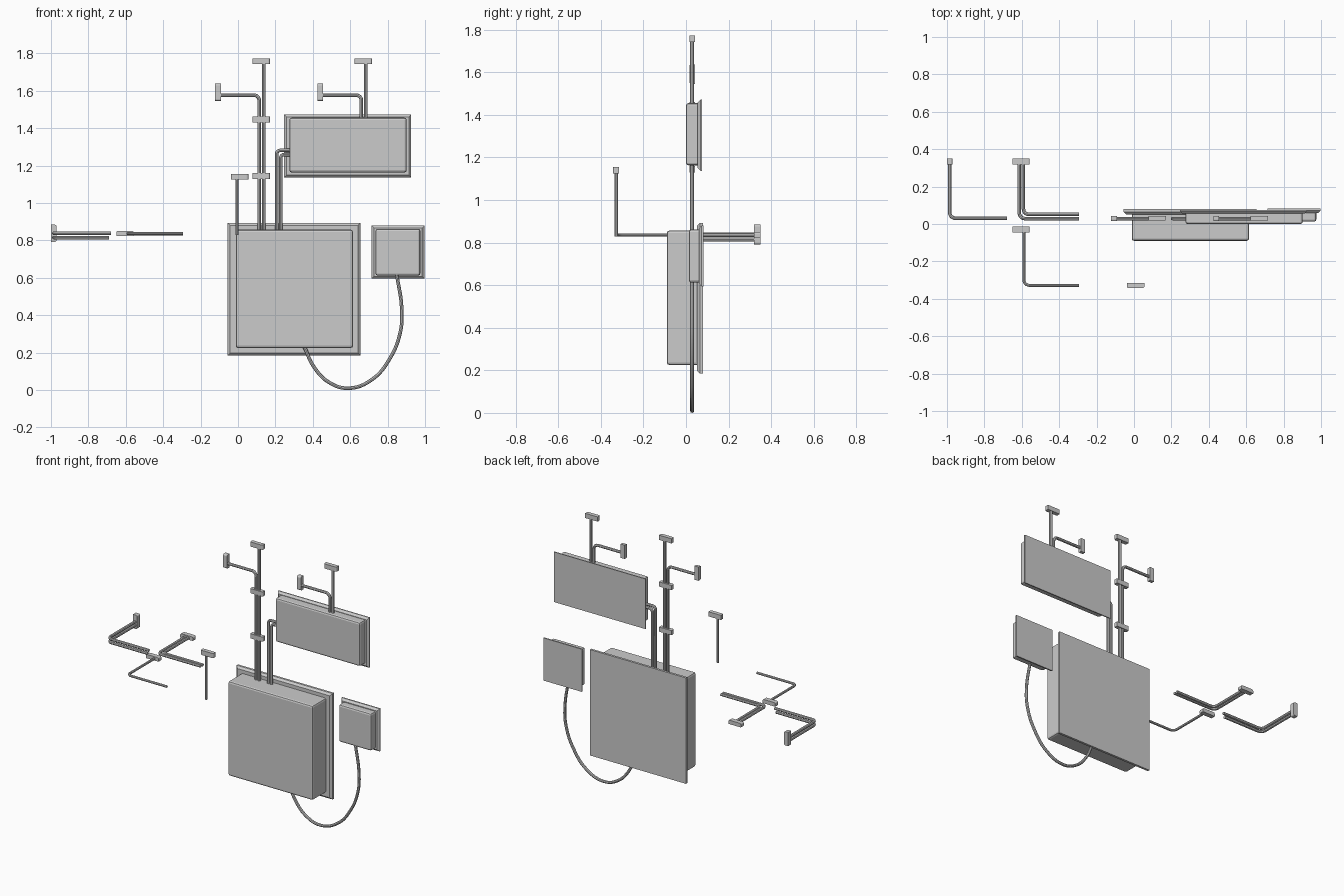
import bpy, bmesh, math
from mathutils import Vector

if "Cube" in bpy.data.objects:
    bpy.data.objects.remove(bpy.data.objects["Cube"])

R = 0.0095      # conduit radius
PY = 0.029      # depth of the conduits on the wall


def box(name, lo, hi, bevel=0.0, segs=1, pick=None):
    """Box between two corners; bevels the edges chosen by pick(edge midpoint signs)."""
    lo, hi = Vector(lo), Vector(hi)
    c, s = (lo + hi) / 2, hi - lo
    bm = bmesh.new()
    bmesh.ops.create_cube(bm, size=1)
    for v in bm.verts:
        v.co = Vector(v.co[i] * s[i] for i in range(3)) + c
    if bevel:
        def sign(e):
            m = (e.verts[0].co + e.verts[1].co) / 2 - c
            return [0 if abs(m[i]) < 1e-5 else (1 if m[i] > 0 else -1) for i in range(3)]
        edges = [e for e in bm.edges if pick is None or pick(sign(e))]
        bmesh.ops.bevel(bm, geom=edges, offset=bevel, segments=segs, profile=0.5, affect='EDGES')
    me = bpy.data.meshes.new(name)
    bm.to_mesh(me)
    bm.free()
    ob = bpy.data.objects.new(name, me)
    bpy.context.collection.objects.link(ob)
    return ob


def finish_curve(name, cu):
    cu.dimensions = '3D'
    cu.use_fill_caps = True
    ob = bpy.data.objects.new(name, cu)
    bpy.context.collection.objects.link(ob)
    bpy.ops.object.select_all(action='DESELECT')
    bpy.context.view_layer.objects.active = ob
    ob.select_set(True)
    bpy.ops.object.convert(target='MESH')
    bpy.ops.object.shade_smooth_by_angle(angle=math.radians(40))


def pipe(name, pts, bend=0.03, r=R):
    """Round conduit along straight runs with rounded corners."""
    pts = [Vector(p) for p in pts]
    path = [pts[0]]
    for a, b, c in zip(pts, pts[1:], pts[2:]):
        u, w = (a - b).normalized(), (c - b).normalized()
        o = b + (u + w) * bend
        for i in range(7):
            t = math.pi / 2 * i / 6
            path.append(o - w * bend * math.cos(t) - u * bend * math.sin(t))
    path.append(pts[-1])
    cu = bpy.data.curves.new(name, 'CURVE')
    cu.bevel_depth, cu.bevel_resolution = r, 2
    sp = cu.splines.new('POLY')
    sp.points.add(len(path) - 1)
    for p, co in zip(sp.points, path):
        p.co = (*co, 1)
    finish_curve(name, cu)


def clamp(name, c, size, pick):
    """Saddle bracket with two rounded outer edges."""
    c, h = Vector(c), Vector(size) / 2
    box(name, c - h, c + h, 0.009, 3, pick)


def cabinet(name, body, flange, y_front, y_mid, y_back):
    """Enclosure body with softened front, plus a chamfered back flange."""
    x0, x1, z0, z1 = body
    box(name + "_body", (x0, y_front, z0), (x1, y_mid + 0.01, z1), 0.012, 2,
        lambda s: s[1] <= 0)
    x0, x1, z0, z1 = flange
    box(name + "_flange", (x0, y_mid, z0), (x1, y_back, z1), 0.013, 1,
        lambda s: s[1] < 0)


# Enclosures
cabinet("main_cabinet", (-0.012, 0.615, 0.225, 0.857), (-0.055, 0.655, 0.185, 0.893), -0.09, 0.052, 0.08)
cabinet("upper_cabinet", (0.275, 0.902, 1.163, 1.456), (0.247, 0.926, 1.137, 1.472), 0.0, 0.055, 0.075)
cabinet("small_cabinet", (0.735, 0.975, 0.612, 0.862), (0.714, 0.998, 0.595, 0.88), 0.013, 0.06, 0.082)

vert = lambda s: s[1] < 0 and s[2] == 0      # outer edges of a bracket on a vertical pipe
horiz = lambda s: s[1] < 0 and s[0] == 0     # outer edges of a bracket on a sideways pipe

# Vertical conduit pairs with a side branch, above the main and upper cabinets
for tag, dx, base in (("main", 0.0, 0.85), ("upper", 0.546, 1.45)):
    pipe(tag + "_riser", [(0.137 + dx, PY, base), (0.137 + dx, PY, 1.76)])
    pipe(tag + "_branch", [(0.114 + dx, PY, base), (0.114 + dx, PY, 1.577), (-0.105 + dx, PY, 1.577)])
    clamp(tag + "_top_bracket", (0.124 + dx, PY, 1.758), (0.093, 0.027, 0.031), vert)
    clamp(tag + "_side_bracket", (-0.107 + dx, PY, 1.592), (0.03, 0.027, 0.092), horiz)
for i, z in enumerate((1.446, 1.144)):
    clamp(f"riser_bracket_{i}", (0.124, PY, z), (0.093, 0.027, 0.031), vert)

# Elbow pair linking the main and upper cabinets
for i, (x, z) in enumerate(((0.206, 1.281), (0.228, 1.259))):
    pipe(f"link_conduit_{i}", [(x, PY, 0.85), (x, PY, z), (0.29, PY, z)], 0.02)

# Looping cable from the main cabinet to the small one
cable = bpy.data.curves.new("loop_cable", 'CURVE')
cable.bevel_depth, cable.bevel_resolution = 0.0095, 2
loop = [(0.355, 0.23), (0.405, 0.125), (0.485, 0.042), (0.59, 0.0095), (0.715, 0.055),
        (0.81, 0.165), (0.868, 0.31), (0.875, 0.44), (0.848, 0.62)]
sp = cable.splines.new('BEZIER')
sp.resolution_u = 6
sp.bezier_points.add(len(loop) - 1)
for p, (x, z) in zip(sp.bezier_points, loop):
    p.co = (x, PY, z)
    p.handle_left_type = p.handle_right_type = 'AUTO'
finish_curve("loop_cable", cable)

# Loose straight conduit piece
pipe("loose_straight", [(-0.006, -0.328, 0.828), (-0.006, -0.328, 1.14)], r=0.008)
clamp("loose_straight_bracket", (0.009, -0.329, 1.14), (0.093, 0.027, 0.031), vert)

# Loose elbow pieces lying flat
for i, z in enumerate((0.838, 0.815)):
    pipe(f"stacked_elbow_{i}", [(-0.985, 0.34, z), (-0.985, 0.031, z), (-0.68 - 0.01 * i, 0.031, z)])
clamp("stacked_elbow_bracket", (-0.985, 0.334, 0.838), (0.03, 0.031, 0.092),
      lambda s: s[0] > 0 and s[1] == 0)
flat = lambda s: s[2] > 0 and s[1] == 0
for i, d in enumerate((0.0, 0.022)):
    pipe(f"flat_elbow_{i}", [(-0.613 + d, 0.34, 0.836), (-0.613 + d, 0.029 + d, 0.836),
                             (-0.295, 0.029 + d, 0.836)])
clamp("flat_elbow_bracket", (-0.604, 0.334, 0.837), (0.093, 0.031, 0.026), flat)
pipe("single_elbow", [(-0.589, -0.025, 0.836), (-0.589, -0.328, 0.836), (-0.295, -0.328, 0.836)], r=0.008)
clamp("single_elbow_bracket", (-0.604, -0.029, 0.837), (0.093, 0.031, 0.026), flat)
